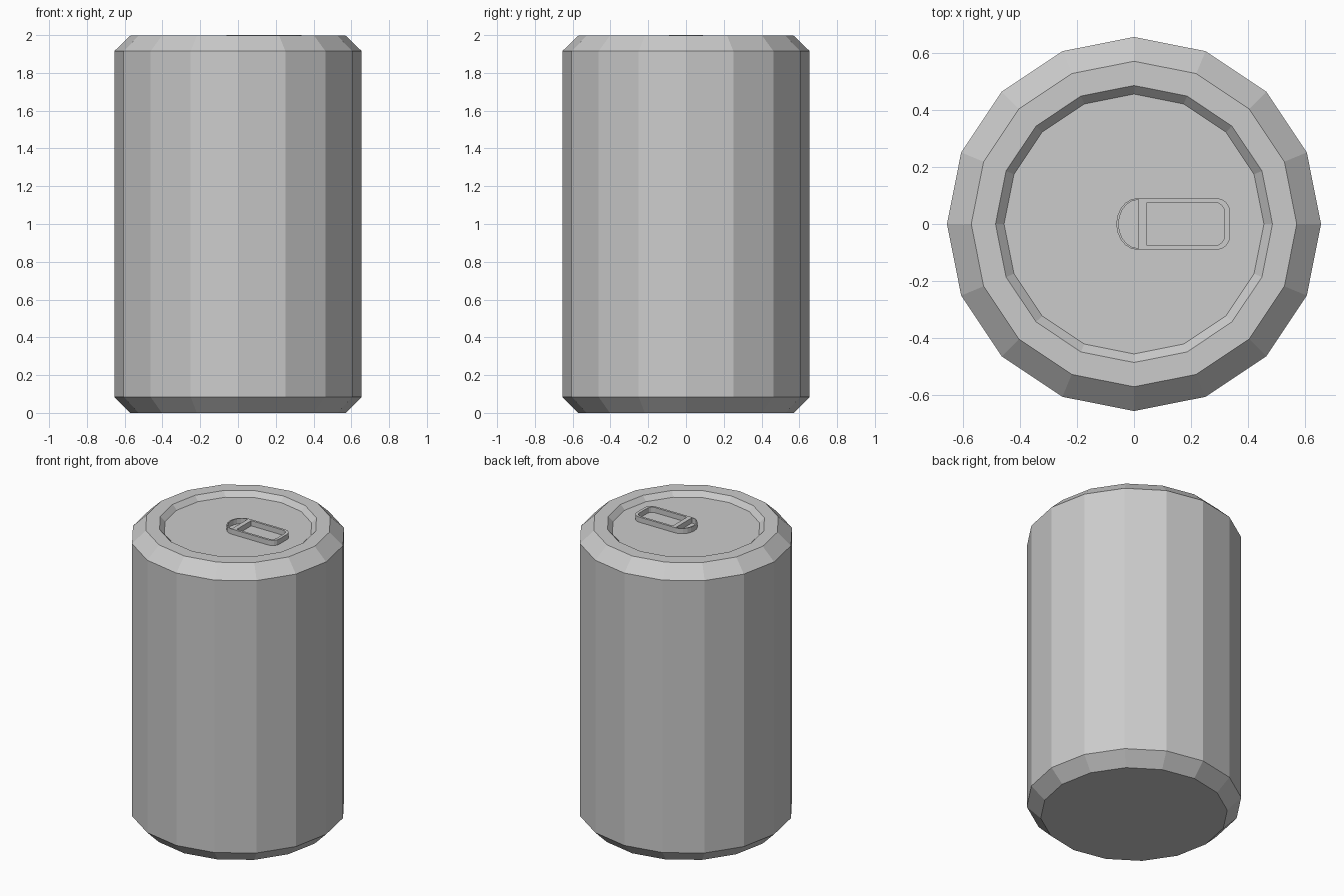
import bpy, bmesh
from math import cos, sin, pi

if "Cube" in bpy.data.objects:
    bpy.data.objects.remove(bpy.data.objects["Cube"])

SIDES = 16
LID_Z, RIM_Z, TAB_TOP = 1.965, 1.997, 2.0


def arc(cx, cy, rx, ry, start, end, steps):
    """Points along an elliptical arc, angles in degrees."""
    out = []
    for i in range(steps + 1):
        a = (start + (end - start) * i / steps) * pi / 180
        out.append((cx + rx * cos(a), cy + ry * sin(a)))
    return out


def lathe(name, profile):
    """Revolve (radius, z) points around z and cap both ends."""
    bm = bmesh.new()
    rings = [[bm.verts.new((r * cos(2 * pi * i / SIDES), r * sin(2 * pi * i / SIDES), z))
              for i in range(SIDES)] for r, z in profile]
    for low, high in zip(rings, rings[1:]):
        for i in range(SIDES):
            j = (i + 1) % SIDES
            bm.faces.new((low[i], low[j], high[j], high[i]))
    bm.faces.new(rings[0][::-1])
    bm.faces.new(rings[-1])
    mesh = bpy.data.meshes.new(name)
    bm.to_mesh(mesh)
    bm.free()
    obj = bpy.data.objects.new(name, mesh)
    bpy.context.collection.objects.link(obj)
    return obj


def plate(name, outlines, z0, z1):
    """Flat plate from an outer outline and hole outlines."""
    curve = bpy.data.curves.new(name, 'CURVE')
    curve.dimensions = '2D'
    curve.fill_mode = 'BOTH'
    curve.extrude = (z1 - z0) / 2
    for pts in outlines:
        spline = curve.splines.new('POLY')
        spline.points.add(len(pts) - 1)
        for p, (x, y) in zip(spline.points, pts):
            p.co = (x, y, 0, 1)
        spline.use_cyclic_u = True
    obj = bpy.data.objects.new(name, curve)
    obj.location.z = (z0 + z1) / 2
    bpy.context.collection.objects.link(obj)
    bpy.ops.object.select_all(action='DESELECT')
    obj.select_set(True)
    bpy.context.view_layer.objects.active = obj
    bpy.ops.object.convert(target='MESH')
    for poly in bpy.context.object.data.polygons:
        poly.use_smooth = False


# Can body with chamfered ends and a recessed lid
lathe("can_body", [(0.57, 0), (0.655, 0.085), (0.655, 1.915), (0.57, RIM_Z),
                   (0.485, RIM_Z), (0.455, LID_Z)])

# Pull tab: rounded outline, finger hole and half-round rivet hole
outer = (arc(0.287, -0.041, 0.05, 0.05, -90, 0, 4) + arc(0.287, 0.041, 0.05, 0.05, 0, 90, 4)
         + arc(0.015, 0, 0.077, 0.091, 90, 270, 10))
finger_hole = ([(0.045, 0.076), (0.045, -0.076)]
               + arc(0.282, -0.041, 0.035, 0.035, -90, 0, 4)
               + arc(0.282, 0.041, 0.035, 0.035, 0, 90, 4))
rivet_hole = arc(0.015, 0, 0.069, 0.085, 90, 270, 10)
plate("pull_tab", [outer, finger_hole, rivet_hole], LID_Z, TAB_TOP)
